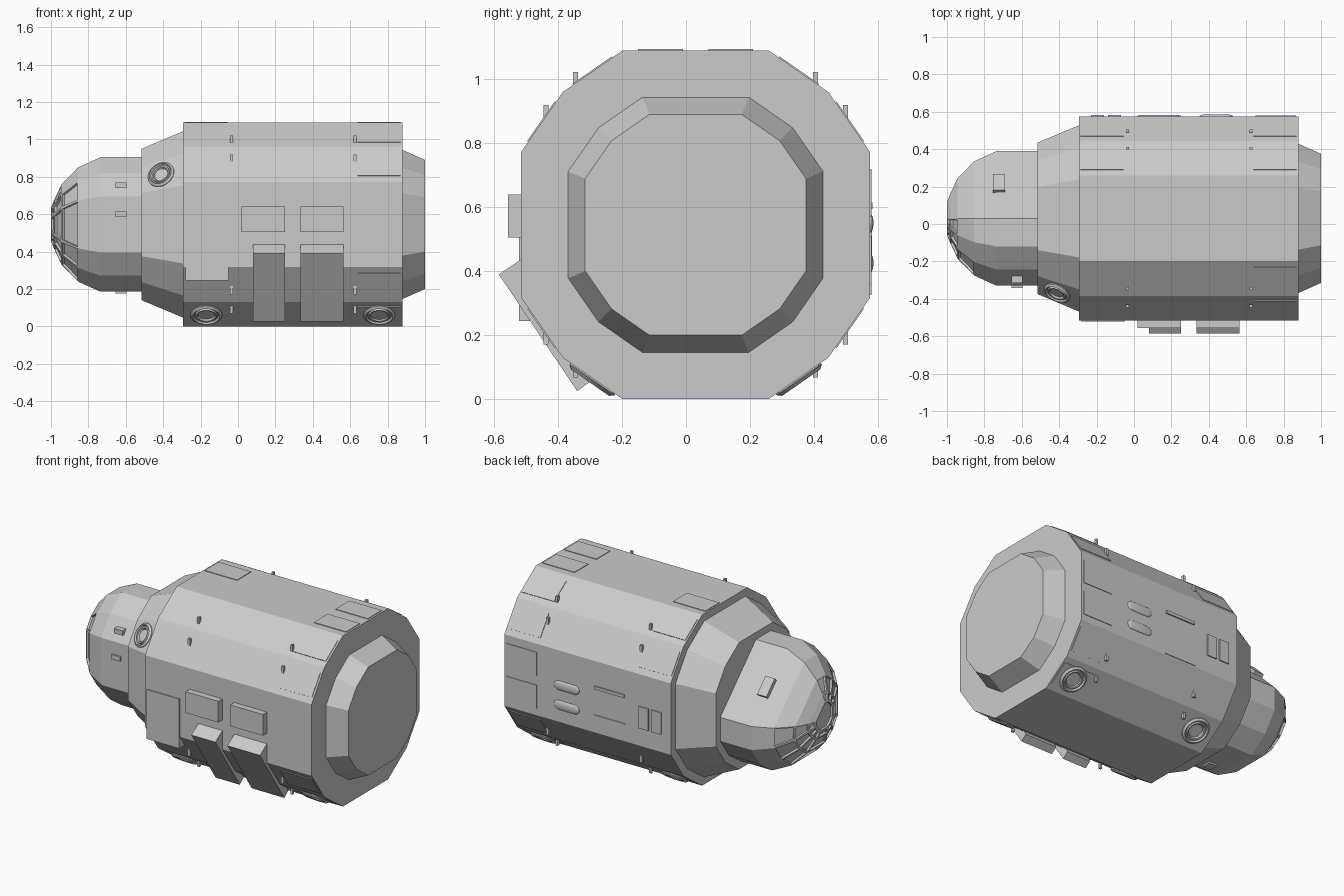
import bpy, bmesh, math
from mathutils import Vector

if "Cube" in bpy.data.objects:
    bpy.data.objects.remove(bpy.data.objects["Cube"])

CY, CZ = 0.03, 0.545
# twelve-sided hull section as offsets from the axis, anticlockwise from upper +y
A, B, C = 0.228, 0.415, 0.545
Q = [(C, A), (B, B), (A, C)]
RING = (Q + [(-y, z) for y, z in reversed(Q)]
        + [(-y, -z) for y, z in Q] + [(y, -z) for y, z in reversed(Q)])
# nose section: the upper +y quarter is one broad facet
NOSE = [(C, 0), (0, C)] + RING[3:]


def finish(name, bm):
    bmesh.ops.recalc_face_normals(bm, faces=bm.faces)
    me = bpy.data.meshes.new(name)
    bm.to_mesh(me)
    bm.free()
    ob = bpy.data.objects.new(name, me)
    bpy.context.collection.objects.link(ob)
    return ob


def skin(rings):
    """Skin a list of closed rings of points and cap both ends."""
    bm = bmesh.new()
    vs = [[bm.verts.new(p) for p in r] for r in rings]
    n = len(vs[0])
    for a, b in zip(vs, vs[1:]):
        for i in range(n):
            j = (i + 1) % n
            bm.faces.new((a[i], a[j], b[j], b[i]))
    bm.faces.new(vs[0])
    bm.faces.new(vs[-1])
    bmesh.ops.recalc_face_normals(bm, faces=bm.faces)
    return bm


def hull(section, stations):
    return skin([[(x, CY + y * s, CZ + z * s) for y, z in section] for x, s in stations])


def prism(name, pts, x0, x1):
    return finish(name, skin([[(x, y, z) for y, z in pts] for x in (x0, x1)]))


def box(name, x0, x1, y0, y1, z0, z1):
    return prism(name, [(y0, z0), (y1, z0), (y1, z1), (y0, z1)], x0, x1)


def plate(name, x0, x1, p, q, t=0.004):
    """Thin panel on the hull segment between world points p and q (y, z)."""
    p, q = Vector(p), Vector(q)
    d = (q - p).normalized()
    n = Vector((-d.y, d.x))
    if n.dot((p + q) / 2 - Vector((CY, CZ))) < 0:
        n = -n
    prism(name, [p - n * 0.01, q - n * 0.01, q + n * t, p + n * t], x0, x1)


def port(name, loc, normal, r):
    """Round port with a raised rim and sunken centre."""
    prof = [(1, -0.01), (1, 0.006), (0.85, 0.016), (0.78, 0.006), (0.7, 0.006),
            (0.66, 0.014), (0.56, 0.012), (0.5, 0.002)]
    rings = [[(r * k * math.cos(a * math.pi / 12), r * k * math.sin(a * math.pi / 12), h)
              for a in range(24)] for k, h in prof]
    ob = finish(name, skin(rings))
    ob.location = loc
    ob.rotation_euler = Vector(normal).to_track_quat('Z', 'Y').to_euler()


# main hull sections
finish("main_body", hull(RING, [(-0.295, 1), (0.88, 1)]))
finish("front_collar", hull(RING, [(-0.515, 0.743), (-0.29, 0.917)]))
finish("tail_cap", hull(RING, [(0.875, 0.735), (1.0, 0.633)]))

# nose dome with recessed window panes
bm = hull(NOSE, [(-0.51, 0.66), (-0.735, 0.66), (-0.855, 0.56),
                 (-0.943, 0.395), (-0.983, 0.24), (-1.0, 0.16)])
panes = []
for f in bm.faces:
    c = f.calc_center_median()
    if c.x < -0.87 and c.z < 0.74 and not (c.y > 0.07 and c.z > 0.58):
        panes.append(f)
bmesh.ops.inset_individual(bm, faces=panes, thickness=0.01, depth=0)
bmesh.ops.inset_individual(bm, faces=panes, thickness=0.002, depth=-0.012)
finish("nose_dome", bm)

# nose fittings
box("nose_block_upper", -0.655, -0.595, -0.315, -0.24, 0.74, 0.77)
box("nose_block_side", -0.655, -0.595, -0.342, -0.31, 0.585, 0.615)
box("nose_block_lower", -0.655, -0.595, -0.09, -0.03, 0.175, 0.21)
plate("nose_block_rear", -0.755, -0.69, (0.17, 0.765), (0.255, 0.68), 0.018)

# round ports: both lower chamfers, and one on the collar
for s in (-1, 1):
    for x in (-0.17, 0.755):
        port("lower_port", (x, CY + s * 0.321, 0.065), (0, s * 0.57, -0.82), 0.085)
port("collar_port", (-0.41, -0.365, 0.81), (-0.42, -0.83, 0.56), 0.075)

# equipment boxes and sloping slabs on the front
slab = [(-0.585, 0.39), (-0.515, 0.437), (-0.44, 0.32), (-0.30, 0.055), (-0.34, 0.025)]
for x0, x1, sx in ((0.02, 0.25, 0.08), (0.335, 0.565, 0.335)):
    box("equipment_box", x0, x1, -0.557, -0.5, 0.505, 0.64)
    prism("sloping_slab", slab, sx, x1)
box("side_door", -0.28, -0.05, -0.522, -0.42, 0.245, 0.56)

# hand-rail studs around the chamfers
for x in (-0.035, 0.625):
    for s in (-1, 1):
        for t in (-1, 1):
            for dy, dz in ((0.375, 0.455), (0.468, 0.352)):
                y, z = CY + s * dy, CZ + t * dz
                box("rail_stud", x - 0.008, x + 0.008, y - 0.008, y + 0.008,
                    z - 0.022, z + 0.022)

# chamfer panels: rear set on every side, forward set on the upper rear side
for s in (-1, 1):
    for t in (-1, 1):
        for x0, x1 in ((0.64, 0.868), (-0.285, -0.055)):
            if x0 < 0 and (s, t) != (1, 1):
                continue
            for (ya, za), (yb, zb) in ((Q[2], Q[1]), (Q[1], Q[0])):
                ends = [(CY + s * (ya + (yb - ya) * k), CZ + t * (za + (zb - za) * k))
                        for k in (0.17, 0.83)]
                plate("chamfer_panel", x0, x1, *ends)

# top panels
for x0, x1, y0, y1 in ((0.64, 0.868, -0.15, -0.01), (0.64, 0.868, 0.07, 0.21),
                       (-0.285, -0.055, 0.07, 0.21)):
    plate("top_panel", x0, x1, (y0, CZ + C), (y1, CZ + C))

# flat panels, bar and hatches on the back side
for x0, x1, z0, z1, t in ((0.65, 0.865, 0.57, 0.72, 0.004), (0.65, 0.865, 0.36, 0.51, 0.004),
                          (0.02, 0.25, 0.325, 0.43, 0.004), (0.03, 0.24, 0.595, 0.615, 0.008),
                          (-0.14, -0.07, 0.43, 0.57, 0.007), (-0.23, -0.16, 0.43, 0.57, 0.007)):
    plate("back_panel", x0, x1, (CY + C, z0), (CY + C, z1), t)

# rounded blisters on the back side
for z in (0.55, 0.425):
    bm = bmesh.new()
    bmesh.ops.create_uvsphere(bm, u_segments=20, v_segments=12, radius=1)
    for v in bm.verts:
        side = 0.055 if v.co.x > 0.01 else -0.055 if v.co.x < -0.01 else 0
        v.co = (0.44 + side + v.co.x * 0.035, CY + C + v.co.y * 0.011, z + v.co.z * 0.03)
    blister = finish("blister", bm)
    for p in blister.data.polygons:
        p.use_smooth = True
